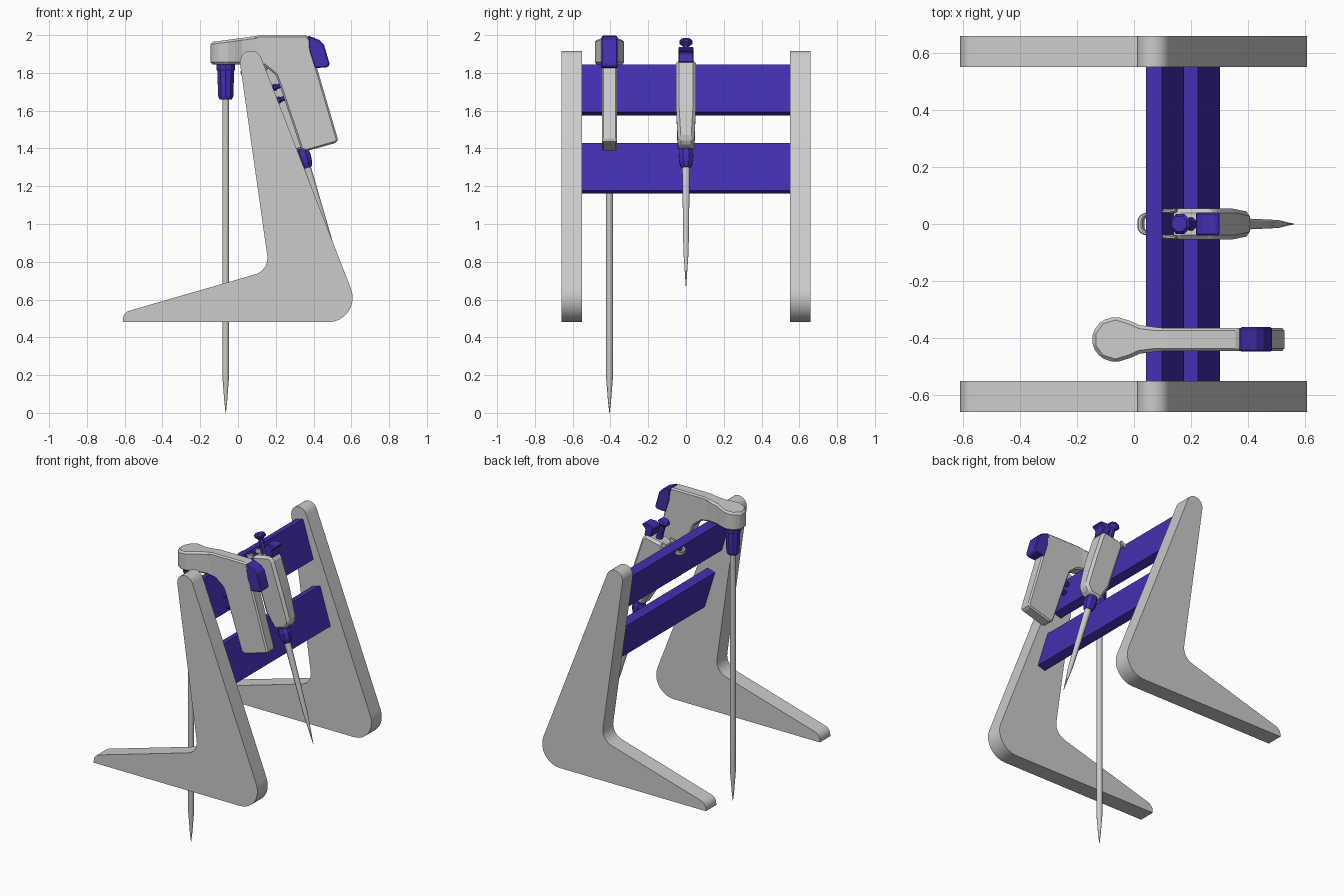
import bpy, bmesh, math
from mathutils import Vector

if "Cube" in bpy.data.objects:
    bpy.data.objects.remove(bpy.data.objects["Cube"])

blue = bpy.data.materials.new("blue_plastic")
blue.diffuse_color = (0.055, 0.028, 0.43, 1)
blue.use_nodes = True
blue.node_tree.nodes["Principled BSDF"].inputs["Base Color"].default_value = blue.diffuse_color
TILT = math.radians(-17)


def finish(name, bm, mat=None, bevel=0, loc=(0, 0, 0), tilt=0.0, smooth=None):
    bmesh.ops.recalc_face_normals(bm, faces=bm.faces)
    me = bpy.data.meshes.new(name)
    bm.to_mesh(me)
    bm.free()
    ob = bpy.data.objects.new(name, me)
    bpy.context.collection.objects.link(ob)
    ob.location = loc
    ob.rotation_euler.y = tilt
    if mat:
        me.materials.append(mat)
    if bevel:
        m = ob.modifiers.new("bevel", 'BEVEL')
        m.width, m.segments, m.limit_method = bevel, 1, 'ANGLE'
    if smooth:
        bpy.ops.object.select_all(action='DESELECT')
        ob.select_set(True)
        bpy.context.view_layer.objects.active = ob
        bpy.ops.object.shade_smooth_by_angle(angle=math.radians(smooth))
    return ob


def prism(name, pts, lo, hi, plane='xz', **kw):
    """Extrude a 2D outline along y (plane xz) or z (plane xy)."""
    bm = bmesh.new()
    put = (lambda p, h: (p[0], h, p[1])) if plane == 'xz' else (lambda p, h: (p[0], p[1], h))
    a = [bm.verts.new(put(p, lo)) for p in pts]
    b = [bm.verts.new(put(p, hi)) for p in pts]
    bm.faces.new(a)
    bm.faces.new(b)
    for i in range(len(pts)):
        j = (i + 1) % len(pts)
        bm.faces.new((a[i], a[j], b[j], b[i]))
    return finish(name, bm, **kw)


def lathe(name, prof, sides=8, **kw):
    """Stack of rings (radius, height) around local z."""
    bm = bmesh.new()
    rings = []
    for r, h in prof:
        rings.append([bm.verts.new((r * math.cos((k + .5) * math.tau / sides),
                                    r * math.sin((k + .5) * math.tau / sides), h)) for k in range(sides)])
    for a, b in zip(rings, rings[1:]):
        for i in range(sides):
            j = (i + 1) % sides
            bm.faces.new((a[i], a[j], b[j], b[i]))
    bm.faces.new(rings[0])
    bm.faces.new(rings[-1])
    return finish(name, bm, **kw)


def rounded(corners, seg=8):
    """Replace each (x, z, radius) corner with an arc."""
    out = []
    n = len(corners)
    for i, (x, z, r) in enumerate(corners):
        p = Vector((x, z))
        if not r:
            out.append(p)
            continue
        u = (Vector(corners[i - 1][:2]) - p).normalized()
        w = (Vector(corners[(i + 1) % n][:2]) - p).normalized()
        half = u.angle(w) / 2
        c = p + (u + w).normalized() * r / math.sin(half)
        v0 = p + u * r / math.tan(half) - c
        v1 = p + w * r / math.tan(half) - c
        full = math.pi - 2 * half
        for k in range(seg + 1):
            t = k / seg
            out.append(c + (v0 * math.sin((1 - t) * full) + v1 * math.sin(t * full)) / math.sin(full))
    return out


# Stand: two side frames and two tilted slats
side = rounded([(-.61, .48, 0), (.667, .48, .13), (-.061, 2.353, .0585),
                (.166, .755, .09), (-.61, .531, .05)])
for nm, y in (("left_side_frame", .55), ("right_side_frame", -.66)):
    prism(nm, side, y, y + .11, smooth=30)
for nm, x, z in (("upper_slat", .109, 1.71), ("lower_slat", .236, 1.295)):
    prism(nm, [(-.029, -.132), (.029, -.132), (.029, .132), (-.029, .132)], -.555, .555,
          mat=blue, loc=(x, 0, z), tilt=TILT)

# Pistol-grip pipette controller
CY, CX = -.405, -.065
grip = [(-.03, 1.86), (-.03, 1.975), (.12, 2.0), (.365, 2.0), (.40, 1.95), (.42, 1.82), (.53, 1.445),
        (.52, 1.43), (.36, 1.385), (.335, 1.395), (.217, 1.745), (.20, 1.79), (.14, 1.838), (.05, 1.85)]
prism("controller_grip", grip, CY - .04, CY + .04, bevel=.012)
head = [(CX + .085 * math.cos(math.radians(a)), .081 * math.sin(math.radians(a)))
        for a in range(54, 307, 36)]
head += [(.02, -.05), (.12, -.038), (.12, .038), (.02, .05)]
ob = prism("controller_head", [(x, y + CY) for x, y in head], 1.845, 1.96, plane='xy', bevel=.012)
for v in ob.data.vertices:
    if v.co.z > 1.9:
        v.co.z = 1.962 + .135 * (v.co.x + .15)
prism("controller_back_cap", [(.37, 1.998), (.43, 1.975), (.455, 1.95), (.486, 1.845), (.475, 1.83),
                              (.405, 1.825), (.375, 1.92)], CY - .043, CY + .043, mat=blue, bevel=.006)
for k, (x, z) in enumerate(((.232, 1.735), (.254, 1.668))):
    lathe("trigger_button_%d" % (k + 1), [(.014, 0), (.014, .03), (.02, .032), (.02, .045), (.012, .052)],
          mat=blue, loc=(x, CY, z), tilt=TILT - math.pi / 2)
lathe("nose_cone", [(.034, 1.66), (.042, 1.675), (.047, 1.81), (.052, 1.82), (.052, 1.85)], 10,
      mat=blue, loc=(CX, CY, 0))
lathe("long_pipette", [(.001, 0), (.008, .06), (.019, .2), (.019, 1.67)], 10, loc=(CX, CY, 0), smooth=40)

# Hand pipette hanging on the slats, built along its tilted axis from the tip
P = dict(loc=(.56, 0, .665), tilt=TILT)
lathe("pipette_tip", [(.001, 0), (.015, .2), (.022, .67)], smooth=50, **P)
lathe("tip_collar", [(.026, .66), (.038, .69), (.042, .73), (.036, .75), (.036, .80)], mat=blue, **P)
body = [(-.04, .76), (.05, .76), (.088, .80), (.095, 1.0), (.09, 1.20), (.075, 1.235),
        (-.05, 1.245), (-.075, 1.22), (-.07, .88)]
ob = prism("pipette_body", body, -.054, .054, bevel=.016, **P)
for v in ob.data.vertices:
    if v.co.z < .85:
        v.co.y *= .8
# Finger hook: open loop reaching over the upper slat
arm = [(-.05, .054), (-.13, .05), (-.178, .034), (-.19, .018)]
inner = [(-.172, .012), (-.166, .024), (-.125, .036), (-.05, .04)]
half = arm + inner
loop = arm + [(x, -y) for x, y in reversed(arm)] + [(x, -y) for x, y in reversed(inner)] + inner
prism("finger_hook", loop, 1.225, 1.255, plane='xy', bevel=.004, **P)
prism("ejector_button", [(.04, 1.22), (.085, 1.22), (.09, 1.265), (.122, 1.28), (.115, 1.295),
                         (.07, 1.31), (.035, 1.295)], -.04, .04, mat=blue, bevel=.005, **P)
lathe("plunger_knob", [(.026, 1.23), (.02, 1.26), (.018, 1.335), (.036, 1.35), (.038, 1.36), (.028, 1.372)],
      mat=blue, **P)
